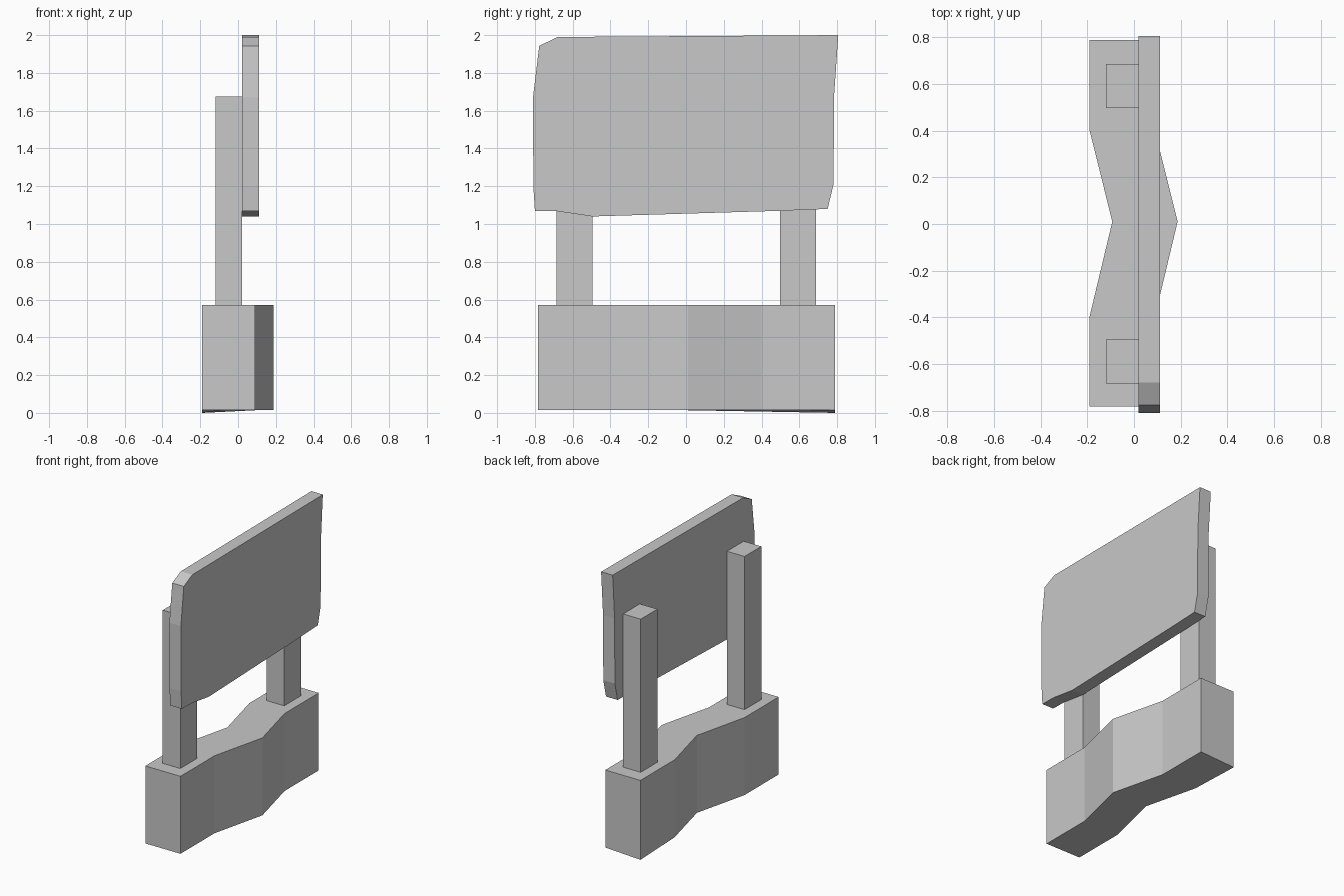
import bpy
import bmesh
from mathutils import Vector

if "Cube" in bpy.data.objects:
    bpy.data.objects.remove(bpy.data.objects["Cube"])

grey = bpy.data.materials.new("light grey")
grey.diffuse_color = (0.58, 0.58, 0.58, 1)
grey.use_nodes = True
grey.node_tree.nodes["Principled BSDF"].inputs["Base Color"].default_value = grey.diffuse_color


def extrude_outline(name, outline, offset):
    """Solid made by sweeping a flat outline of 3D points along an offset."""
    bm = bmesh.new()
    near = [bm.verts.new(p) for p in outline]
    far = [bm.verts.new(Vector(p) + Vector(offset)) for p in outline]
    bm.faces.new(near)
    bm.faces.new(far[::-1])
    n = len(near)
    for i in range(n):
        j = (i + 1) % n
        bm.faces.new((near[j], near[i], far[i], far[j]))
    bmesh.ops.recalc_face_normals(bm, faces=bm.faces)
    mesh = bpy.data.meshes.new(name)
    bm.to_mesh(mesh)
    bm.free()
    mesh.materials.append(grey)
    obj = bpy.data.objects.new(name, mesh)
    bpy.context.collection.objects.link(obj)
    return obj


# Bent wall base: two parallel kinked sides, slightly dipped at one corner
BOTTOM, TOP = 0.014, 0.572
kinks = [(-0.783, 0), (-0.395, 0), (0.01, 0.097), (0.40, 0), (0.79, 0)]
outline = [(-0.19 + b, y, BOTTOM) for y, b in kinks]
outline += [(0.09 + b, y, BOTTOM) for y, b in reversed(kinks)]
base = extrude_outline("wall_base", outline, (0, 0, TOP - BOTTOM))
base.data.vertices[4].co.z = 0.0

# Two square posts standing on the base
for name, y in (("front_post", -0.685), ("back_post", 0.497)):
    corners = [(-0.12, y), (0.02, y), (0.02, y + 0.19), (-0.12, y + 0.19)]
    extrude_outline(name, [(a, b, 0.57) for a, b in corners], (0, 0, 1.105))

# Irregular sign board fixed to the posts
board = [(-0.81, 1.67), (-0.777, 1.943), (-0.68, 1.99), (0.806, 2.0),
         (0.784, 1.68), (0.781, 1.21), (0.75, 1.08), (0.50, 1.07),
         (-0.495, 1.04), (-0.685, 1.068), (-0.80, 1.07), (-0.808, 1.20)]
extrude_outline("sign_board", [(0.02, y, z) for y, z in board], (0.092, 0, 0))
